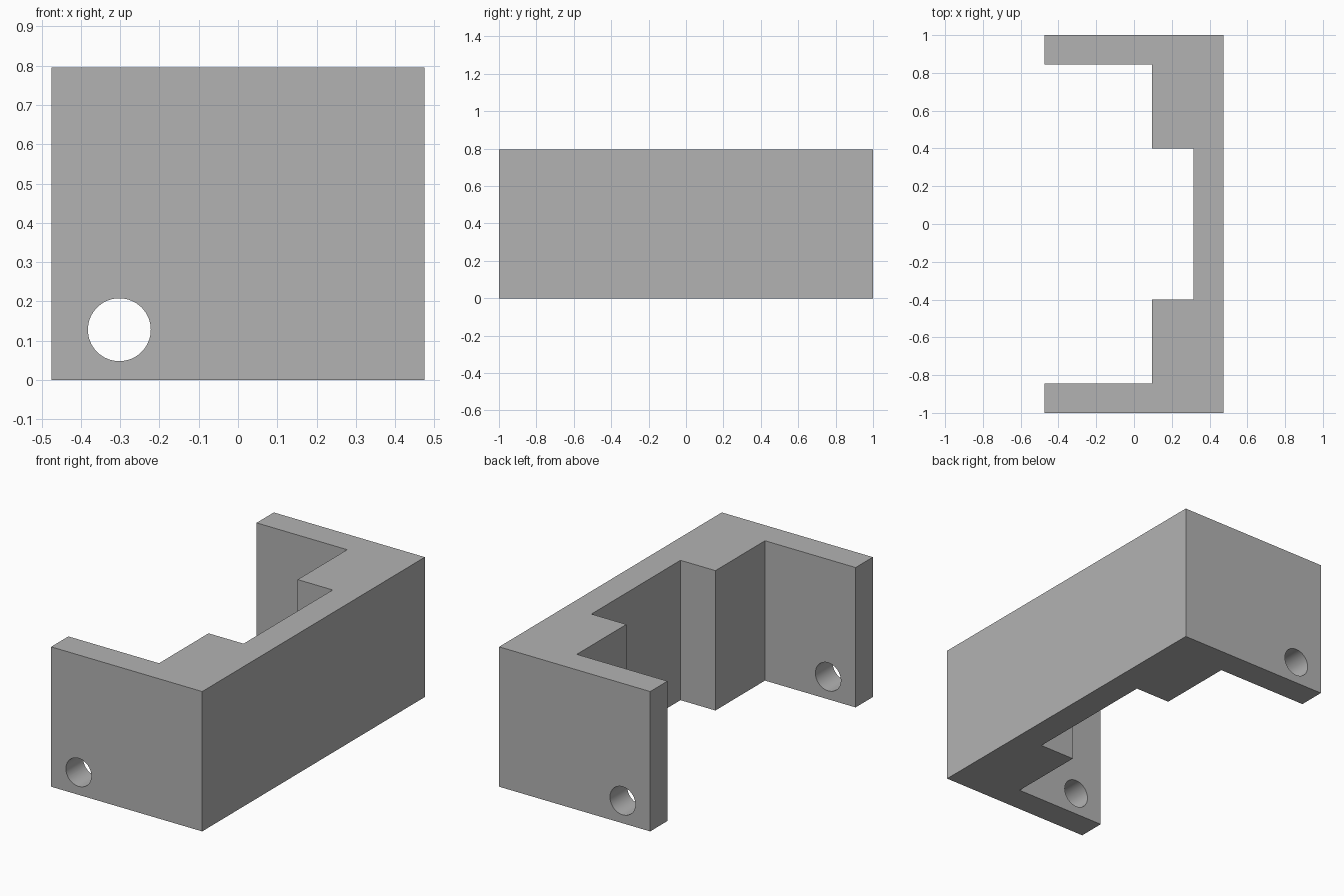
import bpy
import bmesh
from math import pi, radians

cube = bpy.data.objects.get("Cube")
if cube:
    bpy.data.objects.remove(cube, do_unlink=True)

HEIGHT = 0.795
HOLE_X, HOLE_Z, HOLE_R = -0.302, 0.128, 0.08

# Single grey material
grey = bpy.data.materials.new("plain grey")
grey.use_nodes = True
color = (0.45, 0.45, 0.45, 1)
grey.diffuse_color = color
grey.node_tree.nodes["Principled BSDF"].inputs["Base Color"].default_value = color

# Bracket outline: the back half, mirrored to the front half
half = [(0.475, 1), (-0.475, 1), (-0.475, 0.845), (0.095, 0.845), (0.095, 0.4), (0.315, 0.4)]
outline = half + [(x, -y) for x, y in reversed(half)]

bm = bmesh.new()
base = bm.faces.new([bm.verts.new((x, y, 0)) for x, y in outline])
top = bmesh.ops.extrude_face_region(bm, geom=[base])["geom"]
bmesh.ops.translate(bm, vec=(0, 0, HEIGHT), verts=[v for v in top if isinstance(v, bmesh.types.BMVert)])
bmesh.ops.recalc_face_normals(bm, faces=bm.faces)
mesh = bpy.data.meshes.new("bracket")
bm.to_mesh(mesh)
bm.free()
mesh.materials.append(grey)
bracket = bpy.data.objects.new("bracket", mesh)
bpy.context.collection.objects.link(bracket)

# Round pin hole through both side arms
bpy.ops.mesh.primitive_cylinder_add(vertices=64, radius=HOLE_R, depth=3,
                                    location=(HOLE_X, 0, HOLE_Z), rotation=(pi / 2, 0, 0))
cutter = bpy.context.object
cutter.name = "pin_hole_cutter"
cutter.hide_render = True
cutter.data.materials.append(grey)

bpy.ops.object.select_all(action="DESELECT")
bracket.select_set(True)
bpy.context.view_layer.objects.active = bracket
cut = bracket.modifiers.new("pin holes", "BOOLEAN")
cut.operation = "DIFFERENCE"
cut.solver = "EXACT"
cut.object = cutter
bpy.ops.object.modifier_apply(modifier=cut.name)
bpy.data.objects.remove(cutter, do_unlink=True)

# Smooth hole walls, crisp bracket edges
bpy.ops.object.shade_smooth_by_angle(angle=radians(30))
